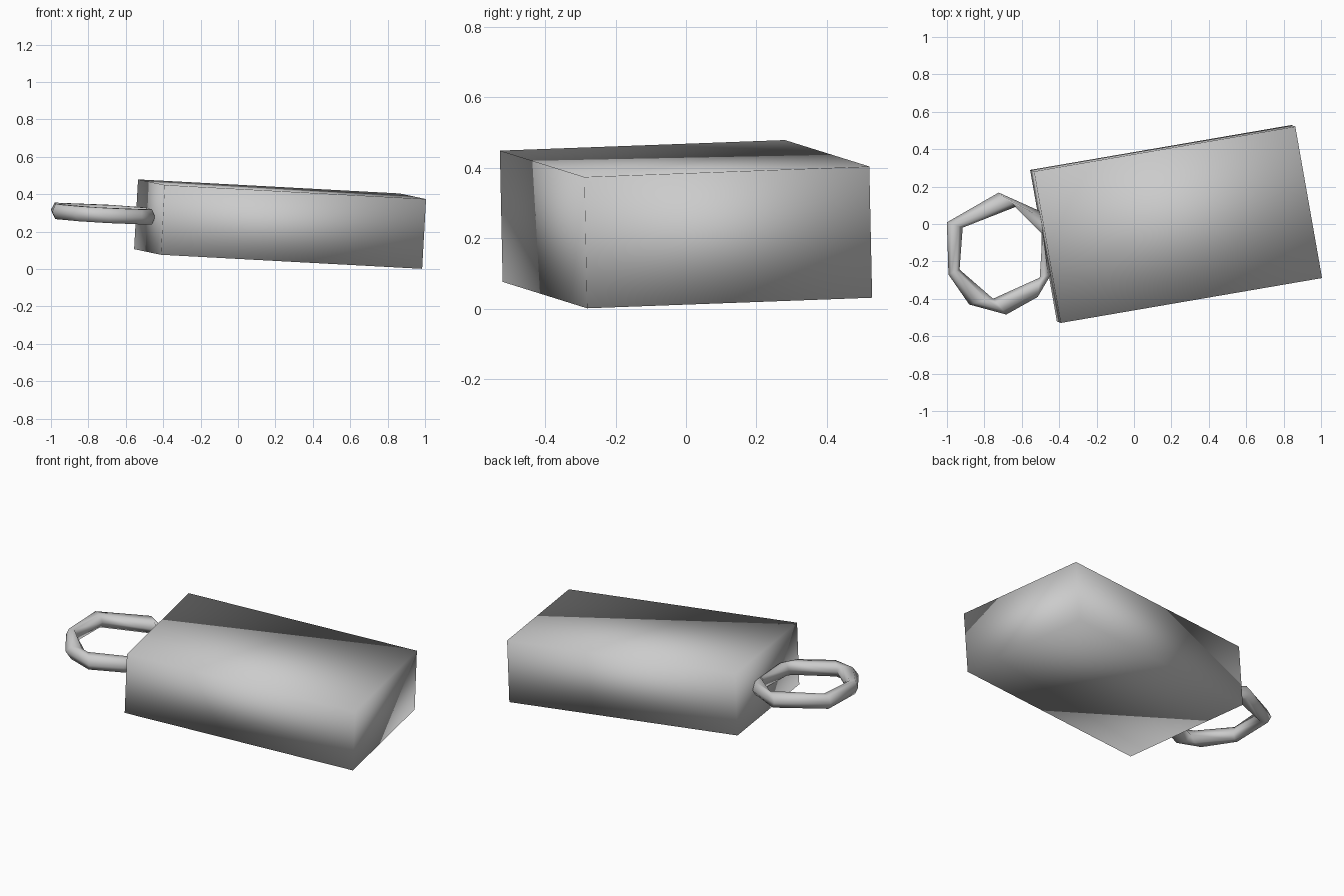
import bpy, bmesh, math
from mathutils import Vector

if "Cube" in bpy.data.objects:
    bpy.data.objects.remove(bpy.data.objects["Cube"])

grey = bpy.data.materials.new("light_grey")
grey.diffuse_color = (0.6, 0.6, 0.6, 1)
grey.use_nodes = True
grey.node_tree.nodes["Principled BSDF"].inputs["Base Color"].default_value = grey.diffuse_color


def finish(bm, name):
    bmesh.ops.remove_doubles(bm, verts=bm.verts, dist=0.002)
    bmesh.ops.recalc_face_normals(bm, faces=bm.faces)
    for f in bm.faces:
        f.smooth = True
    mesh = bpy.data.meshes.new(name)
    bm.to_mesh(mesh)
    bm.free()
    mesh.materials.append(grey)
    obj = bpy.data.objects.new(name, mesh)
    bpy.context.collection.objects.link(obj)


# Tilted block with soft shading, spanned by its three edge directions
along = Vector((1.397, 0.24, -0.075))
across = Vector((-0.143, 0.81, 0.03))
up = Vector((0.021, -0.008, 0.373))
centre = Vector((0.225, 0.0, 0.24))
bm = bmesh.new()
bmesh.ops.create_cube(bm, size=1)
for v in bm.verts:
    v.co = centre + along * v.co.x + across * v.co.y + up * v.co.z
finish(bm, "block")

# Coarse ring: (outer angle, outer radius, inner angle, inner radius)
stations = [(151, 0.323, 147, 0.236), (91, 0.316, 70, 0.256),
            (45, 0.306, 20, 0.25), (-24, 0.30, -33, 0.255),
            (-50, 0.316, -33, 0.255), (-84, 0.338, -98, 0.254),
            (-120, 0.326, -98, 0.254), (-156, 0.30, -156, 0.235)]
# Cross-section: (share of the way inwards, height)
section = [(0, 0), (0.25, 0.04), (0.75, 0.04), (1, 0), (0.75, -0.04), (0.25, -0.04)]


def ring_point(angle, radius):
    a = math.radians(angle)
    x, y = radius * math.cos(a), radius * math.sin(a)
    return Vector((x - 0.718, y - 0.148, 0.296 - 0.055 * x + 0.03 * y))


bm = bmesh.new()
loops = []
for oa, orad, ia, irad in stations:
    outer, inner = ring_point(oa, orad), ring_point(ia, irad)
    loops.append([bm.verts.new(outer.lerp(inner, t) + Vector((0, 0, h)))
                  for t, h in section])
n = len(section)
for i, a in enumerate(loops):
    b = loops[(i + 1) % len(loops)]
    for j in range(n):
        k = (j + 1) % n
        bm.faces.new((a[j], a[k], b[k], b[j]))
finish(bm, "ring")
